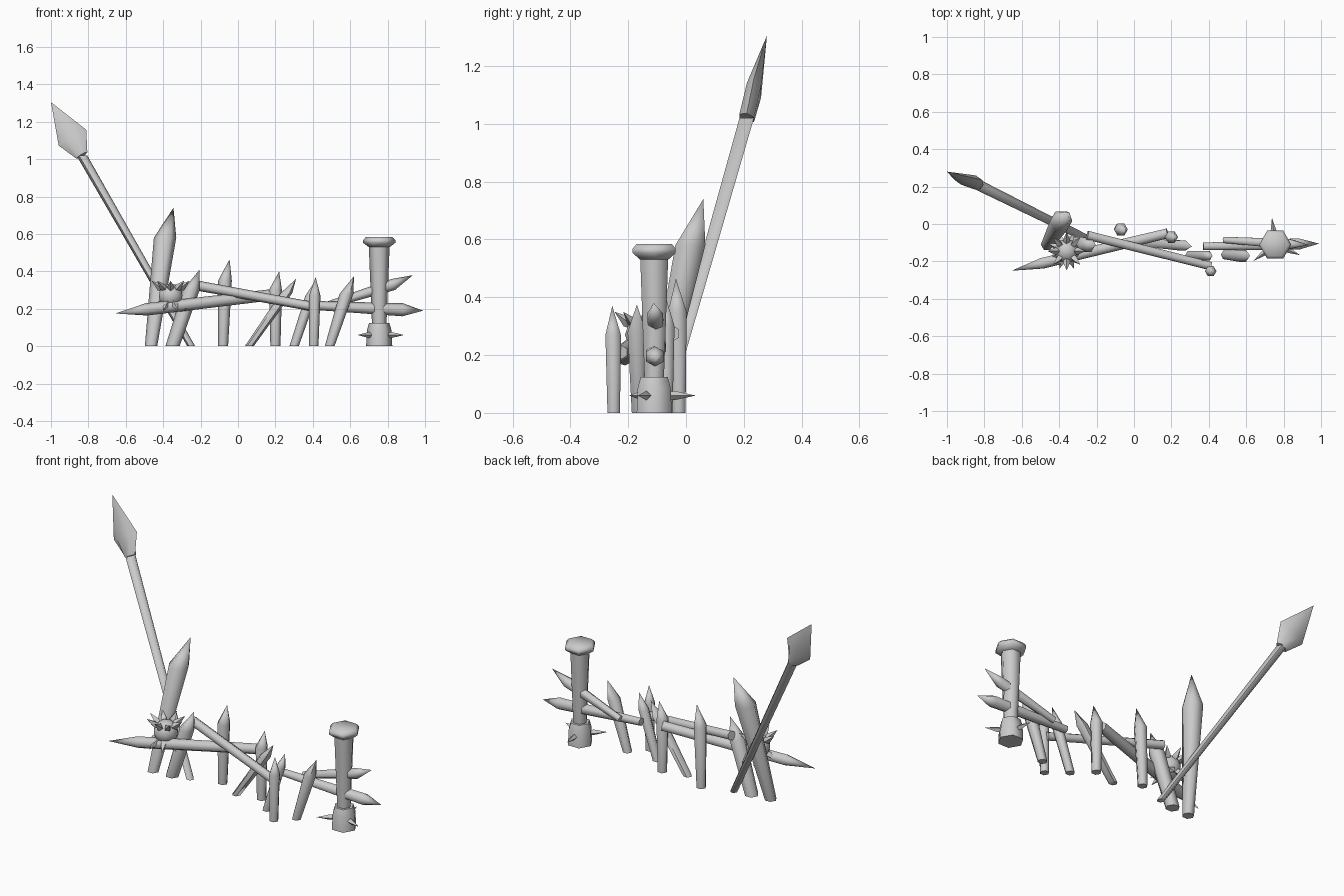
import bpy, bmesh, math
from mathutils import Vector

cube = bpy.data.objects.get("Cube")
if cube:
    bpy.data.objects.remove(cube)

grey = bpy.data.materials.new("plain_grey")
grey.use_nodes = True
grey.diffuse_color = (0.6, 0.6, 0.6, 1)
grey.node_tree.nodes["Principled BSDF"].inputs["Base Color"].default_value = (0.6, 0.6, 0.6, 1)


def finish(name, bm):
    bmesh.ops.recalc_face_normals(bm, faces=bm.faces)
    mesh = bpy.data.meshes.new(name)
    bm.to_mesh(mesh)
    bm.free()
    mesh.materials.append(grey)
    obj = bpy.data.objects.new(name, mesh)
    bpy.context.collection.objects.link(obj)
    bpy.ops.object.select_all(action='DESELECT')
    obj.select_set(True)
    bpy.context.view_layer.objects.active = obj
    bpy.ops.object.shade_smooth_by_angle(angle=math.radians(62))
    return obj


def loft(bm, stations, axes, sides=6, tip=None):
    """Join rings (centre, radius u, radius v), closing with a cap or a point."""
    u, v = axes
    rings = []
    for centre, ru, rv in stations:
        ring = []
        for i in range(sides):
            a = math.tau * i / sides
            ring.append(bm.verts.new(Vector(centre) + u * ru * math.cos(a) + v * rv * math.sin(a)))
        rings.append(ring)
    for low, high in zip(rings, rings[1:]):
        for i in range(sides):
            j = (i + 1) % sides
            bm.faces.new((low[i], low[j], high[j], high[i]))
    bm.faces.new(rings[0][::-1])
    if tip is None:
        bm.faces.new(rings[-1])
    else:
        point = bm.verts.new(tip)
        for i in range(sides):
            bm.faces.new((rings[-1][i], rings[-1][(i + 1) % sides], point))


def cross_axes(start, end):
    d = (Vector(end) - Vector(start)).normalized()
    side = Vector((0, 1, 0)) if abs(d.y) < 0.8 else Vector((1, 0, 0))
    u = d.cross(side).normalized()
    return u, d.cross(u)


LEVEL = (Vector((1, 0, 0)), Vector((0, 1, 0)))


def stake(name, base, r0, shoulder, r1, tip, level=True):
    bm = bmesh.new()
    axes = LEVEL if level else cross_axes(base, shoulder)
    loft(bm, [(base, r0, r0), (shoulder, r1, r1)], axes, tip=tip)
    finish(name, bm)


def thorn(bm, centre, direction, inner, outer, width):
    d = Vector(direction).normalized()
    c = Vector(centre)
    mid = c + d * (inner + (outer - inner) * 0.3)
    loft(bm, [(c + d * inner, width * 0.6, width * 0.6), (mid, width, width)],
         cross_axes(c, mid), sides=4, tip=c + d * outer)


# Upright and leaning stakes set in the ground
stake("tall_stake", (-0.465, -0.11, 0), 0.033, (-0.39, 0.015, 0.58), 0.06, (-0.345, 0.06, 0.74))
stake("leaning_stake_1", (-0.35, -0.10, 0), 0.038, (-0.25, -0.11, 0.3), 0.045, (-0.205, -0.11, 0.41))
stake("upright_stake_1", (-0.08, -0.025, 0), 0.027, (-0.07, -0.03, 0.35), 0.037, (-0.045, -0.035, 0.465))
stake("upright_stake_2", (0.2, -0.07, 0), 0.027, (0.2, -0.07, 0.3), 0.035, (0.22, -0.07, 0.4))
stake("leaning_stake_2", (0.06, -0.1, 0), 0.024, (0.26, -0.115, 0.285), 0.031, (0.31, -0.12, 0.36))
stake("leaning_stake_3", (0.3, -0.165, 0), 0.025, (0.39, -0.17, 0.27), 0.03, (0.42, -0.17, 0.36))
stake("upright_stake_3", (0.405, -0.25, 0), 0.025, (0.41, -0.252, 0.27), 0.031, (0.415, -0.255, 0.37))
stake("leaning_stake_4", (0.49, -0.165, 0), 0.026, (0.58, -0.17, 0.28), 0.037, (0.62, -0.17, 0.375))

# Pointed rails lying across the stakes
stake("left_rail", (0.18, -0.05, 0.275), 0.03, (-0.49, -0.21, 0.197), 0.033, (-0.655, -0.25, 0.175), False)
stake("right_rail", (0.37, -0.12, 0.22), 0.023, (0.88, -0.107, 0.195), 0.035, (0.99, -0.105, 0.19), False)
stake("raised_rail", (0.48, -0.085, 0.22), 0.019, (0.83, -0.107, 0.33), 0.031, (0.935, -0.112, 0.38), False)

# Blunt middle rail
bm = bmesh.new()
ends = (-0.25, -0.06, 0.33), (0.41, -0.225, 0.21)
loft(bm, [(ends[0], 0.027, 0.027), (ends[1], 0.025, 0.025)], cross_axes(*ends))
finish("middle_rail", bm)

# Spear: round shaft and flattened head
foot, neck = Vector((-0.25, -0.08, 0)), Vector((-0.835, 0.21, 1.02))
bm = bmesh.new()
loft(bm, [(foot, 0.021, 0.021), (neck, 0.029, 0.029)], LEVEL)
finish("spear_shaft", bm)
bm = bmesh.new()
loft(bm, [(neck, 0.034, 0.03), ((-0.885, 0.235, 1.115), 0.085, 0.029)],
     cross_axes(foot, neck), tip=(-1, 0.28, 1.305))
finish("spear_head", bm)

# Post with a stout foot and a wide cap
px, py = 0.755, -0.11


def turned(name, profile):
    bm = bmesh.new()
    loft(bm, [((px, py, z), r, r) for r, z in profile], LEVEL)
    finish(name, bm)


turned("post_foot", [(0.07, 0), (0.066, 0.085), (0.054, 0.125)])
turned("post_shaft", [(0.038, 0.1), (0.056, 0.54)])
turned("post_cap", [(0.056, 0.53), (0.086, 0.553), (0.086, 0.568), (0.07, 0.585)])
bm = bmesh.new()
for k in range(3):
    a = math.radians(97 + 120 * k)
    thorn(bm, (px, py, 0.06), (math.cos(a), math.sin(a), 0), 0.04, 0.145, 0.016)
finish("post_thorns", bm)

# Spiked ball
ball = Vector((-0.36, -0.145, 0.27))
bm = bmesh.new()
bmesh.ops.create_icosphere(bm, subdivisions=2, radius=0.066)
bmesh.ops.translate(bm, verts=bm.verts, vec=ball)
finish("ball", bm)
bm = bmesh.new()
for lift, turn in ((38, 0), (-38, 22.5)):
    e = math.radians(lift)
    for k in range(8):
        a = math.radians(45 * k + turn)
        thorn(bm, ball, (math.cos(e) * math.cos(a), math.cos(e) * math.sin(a), math.sin(e)),
              0.05, 0.13, 0.02)
finish("ball_spikes", bm)
